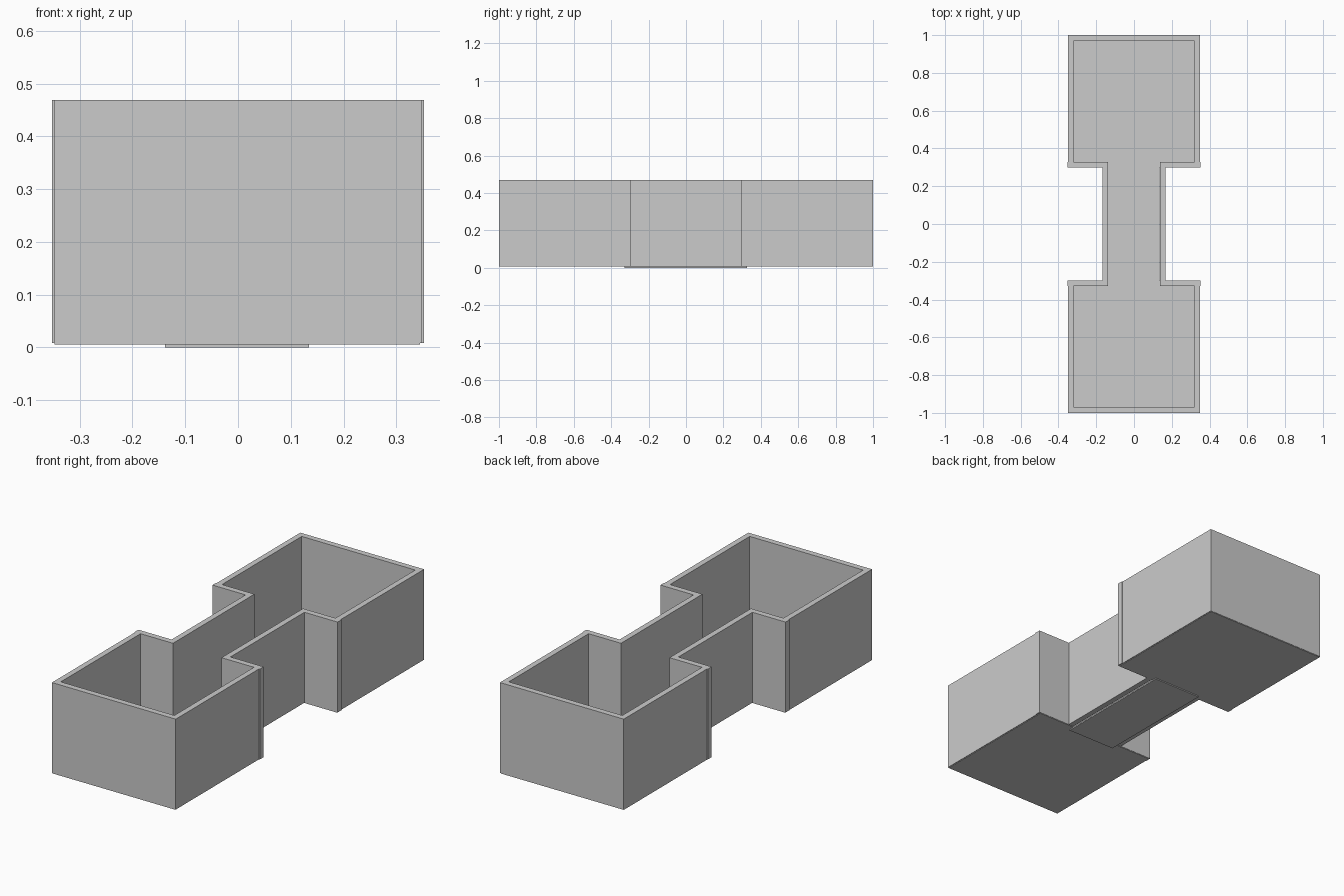
import bpy, bmesh

if "Cube" in bpy.data.objects:
    bpy.data.objects.remove(bpy.data.objects["Cube"])

WALL_BOTTOM, WALL_TOP = 0.008, 0.469


def new_object(name, bm):
    bmesh.ops.recalc_face_normals(bm, faces=bm.faces[:])
    mesh = bpy.data.meshes.new(name)
    bm.to_mesh(mesh)
    bm.free()
    obj = bpy.data.objects.new(name, mesh)
    bpy.context.collection.objects.link(obj)
    return obj


def four_way(quarter):
    """Mirror a quarter outline across both axes into a closed loop."""
    half = quarter + [(-x, y) for x, y in reversed(quarter)]
    return half + [(-x, -y) for x, y in half]


def box(name, x0, x1, y0, y1, z0, z1):
    bm = bmesh.new()
    bmesh.ops.create_cube(bm, size=1)
    for v in bm.verts:
        v.co = (x1 if v.co.x > 0 else x0,
                y1 if v.co.y > 0 else y0,
                z1 if v.co.z > 0 else z0)
    return new_object(name, bm)


# Walls: one dumbbell-shaped ring, extruded upward
outer = four_way([(0.166, 0.298), (0.353, 0.298), (0.353, 0.328),
                  (0.349, 0.328), (0.349, 1.0)])
inner = four_way([(0.137, 0.328), (0.320, 0.328), (0.320, 0.970)])
bm = bmesh.new()
for loop in (outer, inner):
    verts = [bm.verts.new((x, y, WALL_BOTTOM)) for x, y in loop]
    for a, b in zip(verts, verts[1:] + verts[:1]):
        bm.edges.new((a, b))
bmesh.ops.triangle_fill(bm, edges=bm.edges[:], use_beauty=True, normal=(0, 0, 1))
raised = bmesh.ops.extrude_face_region(bm, geom=bm.faces[:], use_keep_orig=True)
for item in raised["geom"]:
    if isinstance(item, bmesh.types.BMVert):
        item.co.z = WALL_TOP
new_object("walls", bm)

# Room floors, one at each end
for name, y0, y1 in (("back_room_floor", 0.300, 0.998),
                     ("front_room_floor", -0.998, -0.300)):
    box(name, -0.348, 0.345, y0, y1, 0.0055, 0.010)

# Corridor floor, slightly lower and reaching into both doorways
box("corridor_floor", -0.138, 0.135, -0.329, 0.327, 0.0, 0.007)
